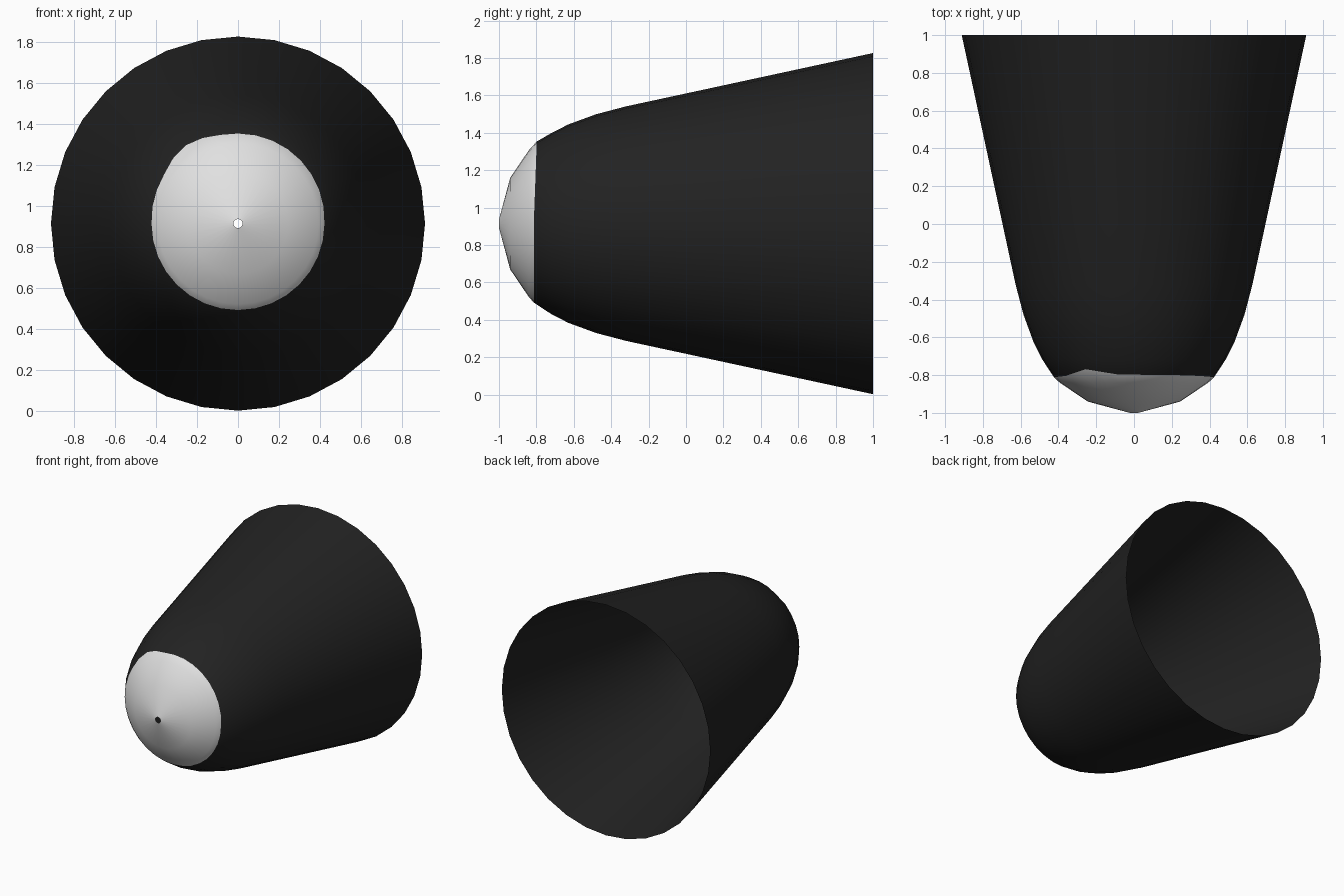
import bpy, bmesh, math

if "Cube" in bpy.data.objects:
    bpy.data.objects.remove(bpy.data.objects["Cube"])

SIDES = 32
CENTRE_Z = 0.914

# outline of the shell along y: (y, radius)
PROFILE = [(-1.0, 0.022), (-0.94, 0.245), (-0.84, 0.393), (-0.79, 0.448),
           (-0.63, 0.53), (-0.48, 0.585), (-0.32, 0.627), (0.0, 0.696), (1.0, 0.912)]


def radius_at(y):
    for (y0, r0), (y1, r1) in zip(PROFILE, PROFILE[1:]):
        if y <= y1:
            return r0 + (r1 - r0) * (y - y0) / (y1 - y0)
    return PROFILE[-1][1]


def paint_edge(a):
    """Slightly wavy edge of the pale tip, a little higher at the upper left."""
    bump = math.exp(-((math.degrees(a) - 123) / 13) ** 2)
    return -0.814 + 0.016 * max(math.sin(a), 0) + 0.032 * bump


def material(name, c):
    m = bpy.data.materials.new(name)
    m.diffuse_color = (c, c, c, 1)
    m.use_nodes = True
    m.node_tree.nodes["Principled BSDF"].inputs["Base Color"].default_value = m.diffuse_color
    return m


# rings from tip to open back; None marks the colour edge
ring_ys = [-1.0, -0.94, -0.84, None, -0.72, -0.63, -0.48, -0.32, 0.0, 1.0]
bm = bmesh.new()
rings = []
for y in ring_ys:
    ring = []
    for i in range(SIDES):
        a = 2 * math.pi * i / SIDES
        yy = paint_edge(a) if y is None else y
        r = radius_at(yy)
        ring.append(bm.verts.new((r * math.cos(a), yy, CENTRE_Z + r * math.sin(a))))
    rings.append(ring)

# skin: pale in front of the colour edge, black behind it
edge = ring_ys.index(None)
for k in range(len(rings) - 1):
    for i in range(SIDES):
        j = (i + 1) % SIDES
        f = bm.faces.new((rings[k][i], rings[k][j], rings[k + 1][j], rings[k + 1][i]))
        f.material_index = 1 if k < edge else 0
        f.smooth = True
bm.normal_update()
# outward normals
probe = bm.faces[:][-1]
c = probe.calc_center_median()
if probe.normal.x * c.x + probe.normal.z * (c.z - CENTRE_Z) < 0:
    bmesh.ops.reverse_faces(bm, faces=bm.faces[:])

mesh = bpy.data.meshes.new("nose_shell")
bm.to_mesh(mesh)
bm.free()
mesh.materials.append(material("matte black", 0.016))
mesh.materials.append(material("pale grey", 0.75))
shell = bpy.data.objects.new("nose_shell", mesh)
bpy.context.collection.objects.link(shell)
